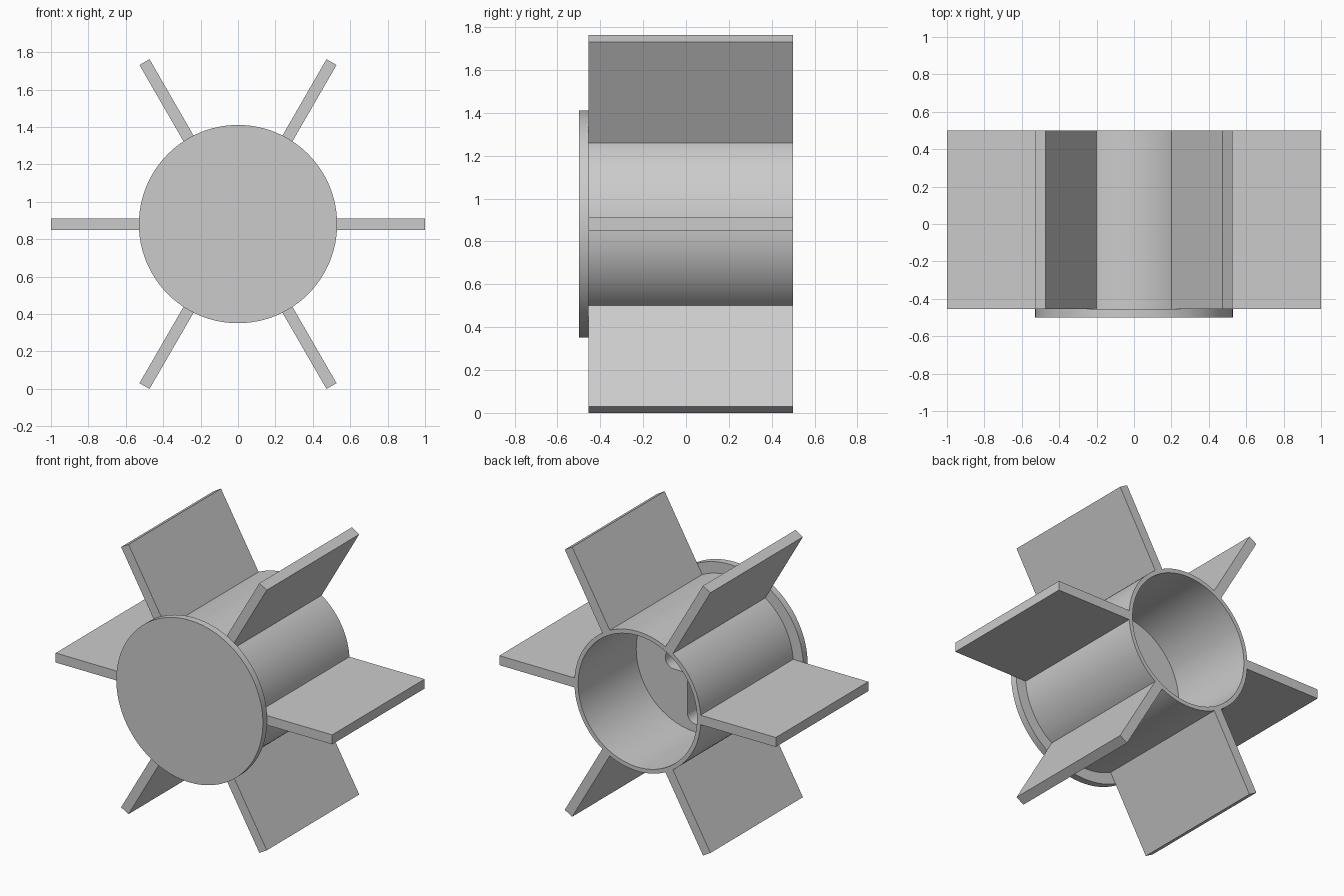
import bpy, bmesh, math
from mathutils import Matrix, Vector

cube = bpy.data.objects.get("Cube")
if cube:
    bpy.data.objects.remove(cube, do_unlink=True)

CENTRE_Z = 0.881
FRONT, SHOULDER, FLOOR, BACK = -0.5, -0.455, -0.1, 0.5
OUTER, INNER, FLANGE = 0.457, 0.43, 0.53
SEGMENTS = 96

grey = bpy.data.materials.new("plain grey")
grey.use_nodes = True
colour = (0.6, 0.6, 0.6, 1)
grey.diffuse_color = colour
grey.node_tree.nodes["Principled BSDF"].inputs["Base Color"].default_value = colour


def make_object(name, bm):
    bmesh.ops.recalc_face_normals(bm, faces=bm.faces)
    mesh = bpy.data.meshes.new(name)
    bm.to_mesh(mesh)
    bm.free()
    mesh.materials.append(grey)
    obj = bpy.data.objects.new(name, mesh)
    obj.location.z = CENTRE_Z
    bpy.context.collection.objects.link(obj)
    return obj


def lathe(name, profile):
    """Spin (radius, y) points around the y axis."""
    bm = bmesh.new()
    verts = [bm.verts.new((r, y, 0)) for r, y in profile]
    edges = [bm.edges.new(pair) for pair in zip(verts, verts[1:])]
    bmesh.ops.spin(bm, geom=verts + edges, cent=(0, 0, 0), axis=(0, 1, 0),
                   angle=math.tau, steps=SEGMENTS, use_duplicate=False)
    bmesh.ops.remove_doubles(bm, verts=bm.verts, dist=0.0001)
    return make_object(name, bm)


def slot_cutter(name, half_length, half_width, turn):
    """Round-ended bar used to sink one arm of the cross recess."""
    bm = bmesh.new()
    points = []
    for side in (1, -1):
        for i in range(13):
            a = math.pi * (i / 12 - 0.5)
            x = half_length - half_width + half_width * math.cos(a)
            points.append(Vector((x * side, FLOOR - 0.1, half_width * math.sin(a) * side)))
    face = bm.faces.new([bm.verts.new(p) for p in points])
    geom = bmesh.ops.extrude_face_region(bm, geom=[face])["geom"]
    bmesh.ops.translate(bm, vec=(0, 0.2, 0),
                        verts=[g for g in geom if isinstance(g, bmesh.types.BMVert)])
    bmesh.ops.rotate(bm, matrix=Matrix.Rotation(turn, 3, 'Y'), verts=bm.verts)
    obj = make_object(name, bm)
    obj.hide_render = True
    return obj


# Flanged hub: closed front disc, deep solid floor, open back
hub = lathe("hub", [(0, FRONT), (FLANGE, FRONT), (FLANGE, SHOULDER), (OUTER, SHOULDER),
                    (OUTER, BACK), (INNER, BACK), (INNER, FLOOR), (0, FLOOR)])

# Cross-shaped recess in the floor, with one long and one short bar
cutters = [slot_cutter("short_slot", 0.22, 0.06, 0),
           slot_cutter("long_slot", 0.38, 0.06, math.pi / 2)]
bpy.context.view_layer.objects.active = hub
hub.select_set(True)
for cutter in cutters:
    mod = hub.modifiers.new(cutter.name, 'BOOLEAN')
    mod.operation, mod.solver, mod.object = 'DIFFERENCE', 'EXACT', cutter
    bpy.ops.object.modifier_apply(modifier=mod.name)
    bpy.data.objects.remove(cutter, do_unlink=True)
bpy.ops.object.shade_smooth_by_angle(angle=math.radians(30))

# Six flat paddles spaced evenly around the hub
ROOT = OUTER - 0.012
for i in range(6):
    bm = bmesh.new()
    bmesh.ops.create_cube(bm, size=1)
    bmesh.ops.scale(bm, vec=(1 - ROOT, BACK - SHOULDER, 0.062), verts=bm.verts)
    bmesh.ops.translate(bm, vec=((1 + ROOT) / 2, (BACK + SHOULDER) / 2, 0), verts=bm.verts)
    bmesh.ops.rotate(bm, matrix=Matrix.Rotation(i * math.pi / 3, 3, 'Y'), verts=bm.verts)
    make_object(f"paddle_{i + 1}", bm)
